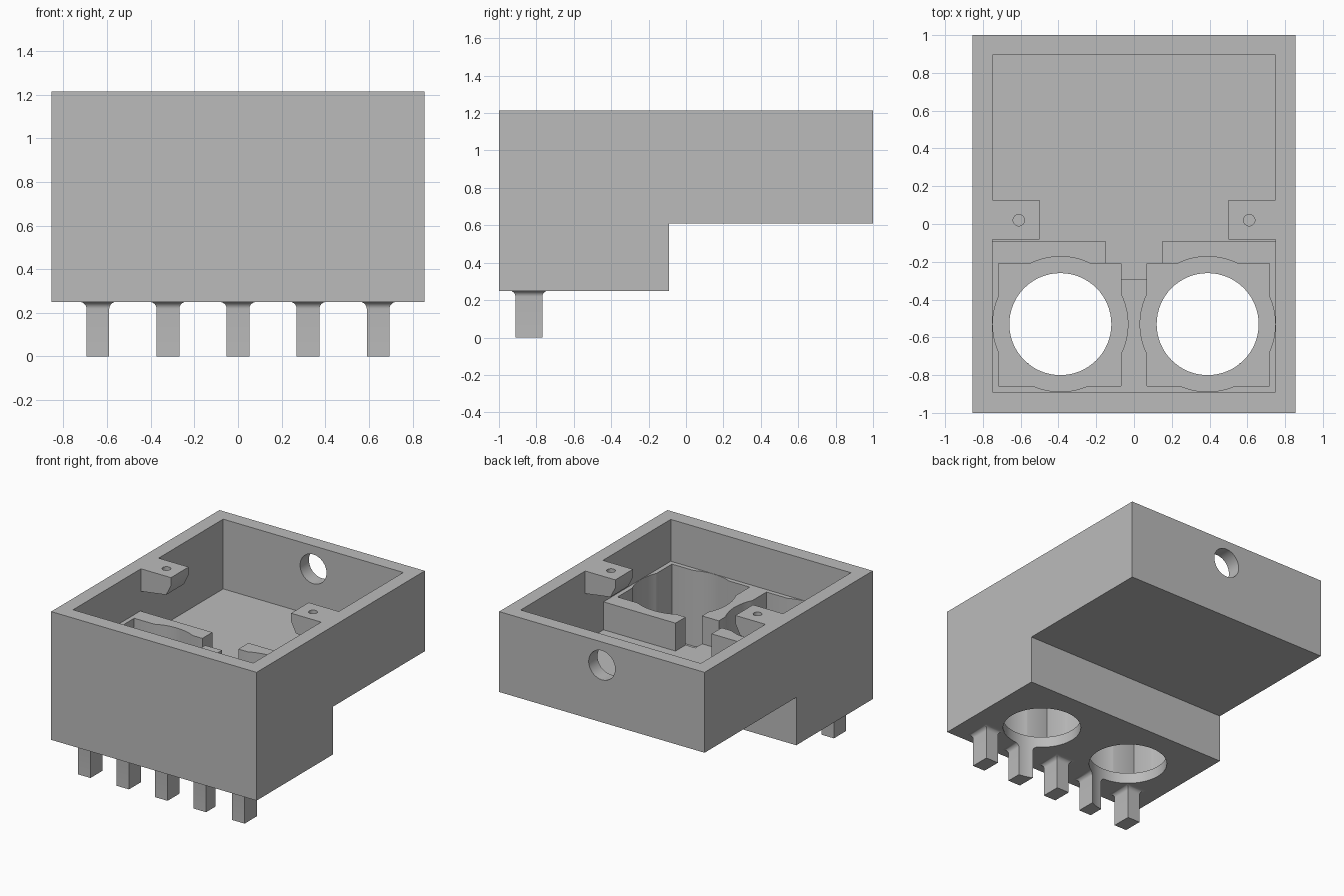
import bpy, bmesh, math
from mathutils import Matrix, Vector

cube = bpy.data.objects.get("Cube")
if cube:
    bpy.data.objects.remove(cube, do_unlink=True)

grey = bpy.data.materials.new("plain_grey")
grey.use_nodes = True
grey.diffuse_color = (0.5, 0.5, 0.5, 1)
grey.node_tree.nodes["Principled BSDF"].inputs["Base Color"].default_value = (0.5, 0.5, 0.5, 1)

RIM, OPEN = 1.215, 1.5      # top of the case, and a height clear above it


def finish(bm, name):
    bmesh.ops.recalc_face_normals(bm, faces=bm.faces)
    mesh = bpy.data.meshes.new(name)
    bm.to_mesh(mesh)
    bm.free()
    mesh.materials.append(grey)
    obj = bpy.data.objects.new(name, mesh)
    bpy.context.collection.objects.link(obj)
    return obj


def box(name, x0, x1, y0, y1, z0, z1):
    bm = bmesh.new()
    bmesh.ops.create_cube(bm, size=1)
    for v in bm.verts:
        v.co = Vector((x1 if v.co.x > 0 else x0, y1 if v.co.y > 0 else y0, z1 if v.co.z > 0 else z0))
    return finish(bm, name)


def cylinder(name, radius, centre, depth, along_y=False, sides=64):
    bm = bmesh.new()
    turn = Matrix.Rotation(math.pi / 2, 4, 'X') if along_y else Matrix()
    bmesh.ops.create_cone(bm, cap_ends=True, segments=sides, radius1=radius, radius2=radius,
                          depth=depth, matrix=Matrix.Translation(centre) @ turn)
    return finish(bm, name)


def prism(name, points, offset):
    bm = bmesh.new()
    face = bm.faces.new([bm.verts.new(p) for p in points])
    new = bmesh.ops.extrude_face_region(bm, geom=[face])["geom"]
    bmesh.ops.translate(bm, vec=offset, verts=[v for v in new if isinstance(v, bmesh.types.BMVert)])
    return finish(bm, name)


def activate(obj):
    bpy.ops.object.select_all(action='DESELECT')
    obj.select_set(True)
    bpy.context.view_layer.objects.active = obj


def cut(obj, cutter):
    cutter.hide_render = True
    mod = obj.modifiers.new("cut", 'BOOLEAN')
    mod.operation, mod.solver, mod.object = 'DIFFERENCE', 'EXACT', cutter
    activate(obj)
    bpy.ops.object.modifier_apply(modifier=mod.name)
    bpy.data.objects.remove(cutter, do_unlink=True)


def smooth(obj):
    activate(obj)
    bpy.ops.object.shade_smooth_by_angle(angle=math.radians(30))


def round_hole(side):
    return cylinder("hole_cutter", 0.27, (side * 0.39, -0.53, 0), 2)


# Stepped outer case
side_profile = [(-1, 0.25), (-0.09, 0.25), (-0.09, 0.61), (1, 0.61), (1, RIM), (-1, RIM)]
case = prism("case", [(-0.855, y, z) for y, z in side_profile], (1.71, 0, 0))

# Upper cavity, rear floor and the notch between the two frames
cut(case, box("cavity_cutter", -0.75, 0.75, -0.89, 0.895, 0.9, OPEN))
cut(case, box("rear_cutter", -0.75, 0.75, -0.09, 0.895, 0.69, OPEN))
cut(case, box("notch_cutter", -0.15, 0.15, -0.21, 0.1, 0.69, OPEN))
cut(case, box("ridge_cutter", -0.1, 0.1, -0.29, 0.1, 0.69, OPEN))

# Two square pockets with round bulges, each open through the floor
for s in (-1, 1):
    xs = sorted((s * 0.07, s * 0.717))
    cut(case, box("pocket_cutter", *xs, -0.857, -0.21, 0.33, 1))
    cut(case, cylinder("bulge_cutter", 0.358, (s * 0.39, -0.53, 0.665), 0.67))
    cut(case, round_hole(s))

# Cable hole in the rear wall
cut(case, cylinder("cable_cutter", 0.11, (0, 0.95, 1.04), 0.4, along_y=True))
smooth(case)

# Screw mounts flush with the rim, tapered below
mount_profile = [(0.5, 0), (0.5, -0.06), (0.54, -0.14), (0.75, -0.17), (0.75, 0)]
for s, label in ((1, "left"), (-1, "right")):
    mount = prism(label + "_screw_mount", [(s * x, -0.083, RIM + z) for x, z in mount_profile], (0, 0.21, 0))
    cut(mount, cylinder("screw_cutter", 0.03, (s * 0.61, 0.02, RIM), 0.2, sides=32))
    smooth(mount)


# Square legs with a small fillet where they meet the case
def leg(name, x):
    bm = bmesh.new()
    fillet, steps = 0.032, 8
    levels = [(0, 0)]
    for i in range(steps + 1):
        t = math.pi / 2 * i / steps
        levels.append((0.25 - fillet + fillet * math.sin(t), fillet * (1 - math.cos(t))))
    rings = []
    for z, grow in levels:
        w, d = 0.052 + grow, 0.072 + grow
        rings.append([bm.verts.new((x + a * w, -0.84 + b * d, z))
                      for a, b in ((-1, -1), (1, -1), (1, 1), (-1, 1))])
    for low, high in zip(rings, rings[1:]):
        for i in range(4):
            j = (i + 1) % 4
            bm.faces.new((low[i], low[j], high[j], high[i]))
    bm.faces.new(rings[0])
    bm.faces.new(rings[-1])
    return finish(bm, name)


for i in range(5):
    post = leg(f"leg_{i + 1}", (i - 2) * 0.321)
    if i in (1, 3):
        cut(post, round_hole(i - 2))
    smooth(post)
